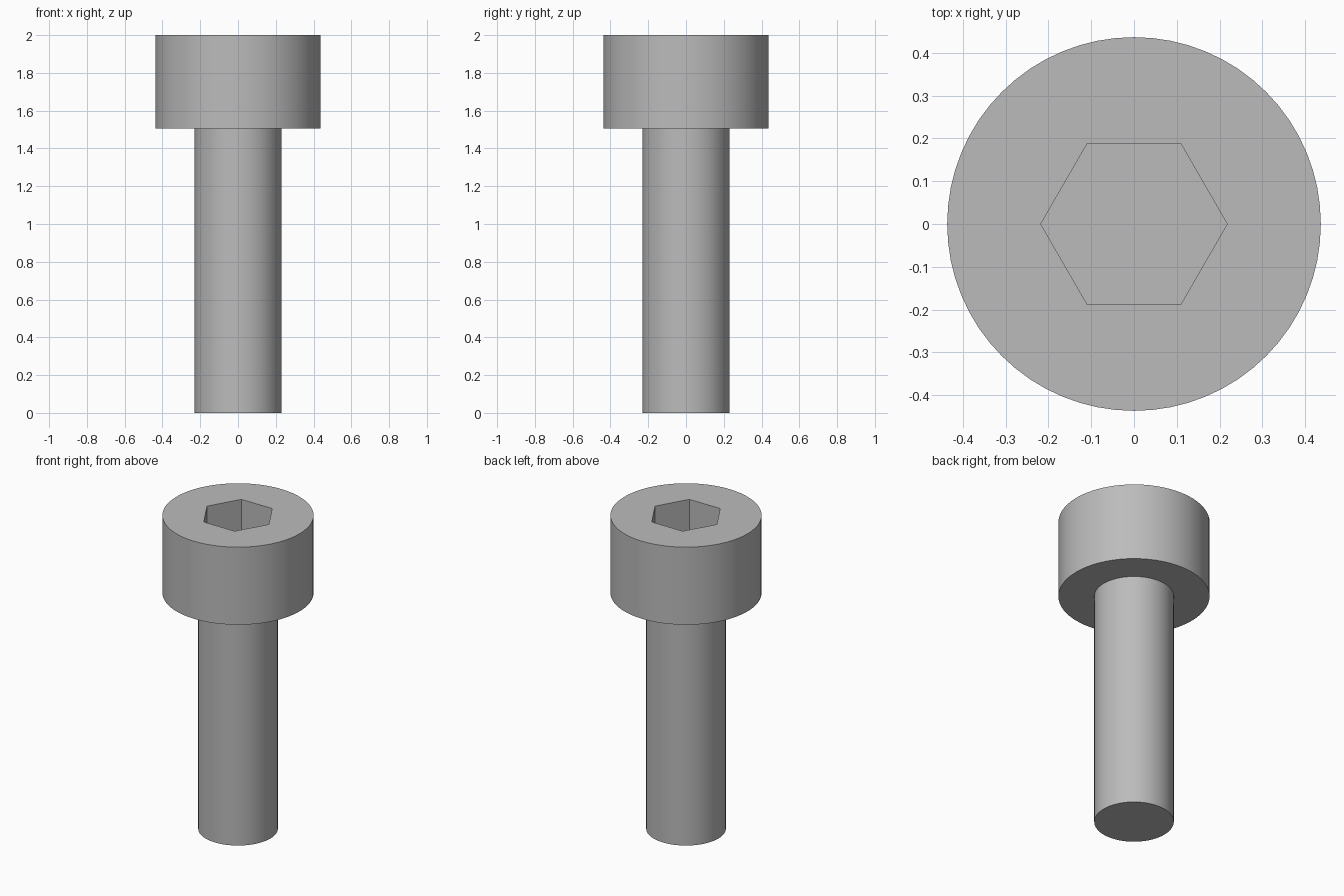
import bpy
import bmesh
import math

cube = bpy.data.objects.get("Cube")
if cube:
    bpy.data.objects.remove(cube)

HEAD_R, SHANK_R, SOCKET_R = 0.437, 0.23, 0.218
HEAD_Z, TOP_Z, SOCKET_DEPTH = 1.505, 2.0, 0.25
SIDES = 64

steel = bpy.data.materials.new("grey_steel")
steel.use_nodes = True
colour = (0.5, 0.5, 0.5, 1)
steel.diffuse_color = colour
steel.node_tree.nodes["Principled BSDF"].inputs["Base Color"].default_value = colour


def lathe(name, profile, sides):
    """Stack rings of (radius, z), join them and cap both ends."""
    bm = bmesh.new()
    rings = []
    for r, z in profile:
        angles = [2 * math.pi * i / sides for i in range(sides)]
        rings.append([bm.verts.new((r * math.cos(a), r * math.sin(a), z)) for a in angles])
    for low, high in zip(rings, rings[1:]):
        for i in range(sides):
            j = (i + 1) % sides
            bm.faces.new((low[i], low[j], high[j], high[i]))
    bm.faces.new(rings[0][::-1])
    bm.faces.new(rings[-1])
    mesh = bpy.data.meshes.new(name)
    bm.to_mesh(mesh)
    bm.free()
    mesh.materials.append(steel)
    obj = bpy.data.objects.new(name, mesh)
    bpy.context.collection.objects.link(obj)
    return obj


# Shank and cylindrical head in one closed body
screw = lathe("screw_head_and_shank", [(SHANK_R, 0), (SHANK_R, HEAD_Z),
                                       (HEAD_R, HEAD_Z), (HEAD_R, TOP_Z)], SIDES)

# Hexagonal key socket cut into the head
cutter = lathe("hex_socket_cutter", [(SOCKET_R, TOP_Z - SOCKET_DEPTH),
                                     (SOCKET_R, TOP_Z + 0.1)], 6)
cutter.hide_render = True
cutter.display_type = 'WIRE'
cut = screw.modifiers.new("hex_socket", 'BOOLEAN')
cut.operation = 'DIFFERENCE'
cut.solver = 'EXACT'
cut.object = cutter

# Round walls shade smoothly, rims and socket edges stay sharp
bpy.ops.object.select_all(action='DESELECT')
screw.select_set(True)
bpy.context.view_layer.objects.active = screw
bpy.ops.object.shade_smooth_by_angle(angle=math.radians(30))
